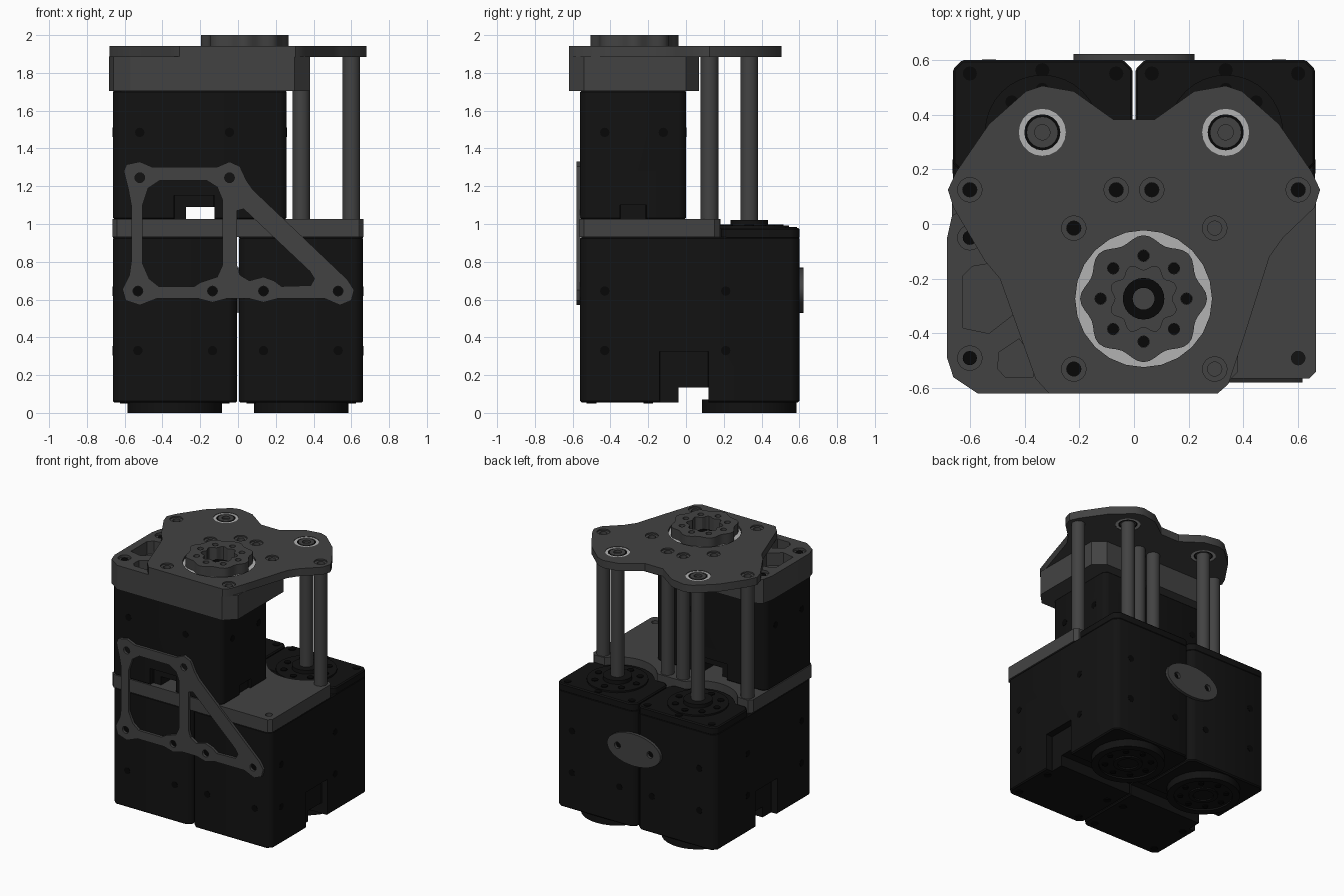
import bpy, bmesh
from math import sin, cos, pi, radians
from mathutils import Matrix

if "Cube" in bpy.data.objects:
    bpy.data.objects.remove(bpy.data.objects["Cube"])


def material(name, v):
    m = bpy.data.materials.new(name)
    m.diffuse_color = (v, v, v, 1)
    m.use_nodes = True
    m.node_tree.nodes["Principled BSDF"].inputs["Base Color"].default_value = m.diffuse_color
    return m


GREY = material("grey_frame", 0.055)
BLACK = material("black_motor", 0.006)
DARK = material("dark_screw", 0.002)
LIGHT = material("light_bearing", 0.45)


# ---- helpers -------------------------------------------------------------
def circle(x, y, r, n=24, a0=0.0):
    return [(x + r * cos(a0 + 2 * pi * i / n), y + r * sin(a0 + 2 * pi * i / n)) for i in range(n)]


def rect(x0, x1, y0, y1, c):
    return [(x0 + c, y0), (x1 - c, y0), (x1, y0 + c), (x1, y1 - c),
            (x1 - c, y1), (x0 + c, y1), (x0, y1 - c), (x0, y0 + c)]


def mirrored(half):
    return half + [(-x, y) for x, y in reversed(half)]


def prism(name, outline, a, b, holes=(), mat=GREY, plane="xy"):
    """Extrude a 2D outline with holes from a to b along z (xy), y (xz) or x (yz)."""
    cu = bpy.data.curves.new(name, "CURVE")
    cu.dimensions, cu.fill_mode, cu.extrude = "2D", "BOTH", abs(b - a) / 2
    for pts in [outline, *holes]:
        s = cu.splines.new("POLY")
        s.points.add(len(pts) - 1)
        for p, q in zip(s.points, pts):
            p.co = (q[0], q[1], 0, 1)
        s.use_cyclic_u = True
    tmp = bpy.data.objects.new(name, cu)
    bpy.context.collection.objects.link(tmp)
    me = bpy.data.meshes.new_from_object(tmp.evaluated_get(bpy.context.evaluated_depsgraph_get()))
    bpy.data.objects.remove(tmp)
    mid = (a + b) / 2
    rot = {"xy": Matrix(), "xz": Matrix(((1, 0, 0, 0), (0, 0, -1, 0), (0, 1, 0, 0), (0, 0, 0, 1))),
           "yz": Matrix(((0, 0, 1, 0), (1, 0, 0, 0), (0, 1, 0, 0), (0, 0, 0, 1)))}[plane]
    off = {"xy": (0, 0, mid), "xz": (0, mid, 0), "yz": (mid, 0, 0)}[plane]
    me.transform(Matrix.Translation(off) @ rot)
    bm = bmesh.new()
    bm.from_mesh(me)
    bmesh.ops.remove_doubles(bm, verts=bm.verts, dist=1e-5)
    bmesh.ops.recalc_face_normals(bm, faces=bm.faces)
    bm.to_mesh(me)
    bm.free()
    me.shade_smooth()
    me.set_sharp_from_angle(angle=radians(31))
    me.materials.clear()
    me.materials.append(mat)
    ob = bpy.data.objects.new(name, me)
    bpy.context.collection.objects.link(ob)
    return ob


def disc(name, x, y, r, a, b, mat=GREY, plane="xy", n=24):
    return prism(name, circle(x, y, r, n), a, b, (), mat, plane)


def ring(name, x, y, r, ri, a, b, mat=GREY, n=24):
    return prism(name, circle(x, y, r, n), a, b, [circle(x, y, ri, n)], mat)


def bake(ob):
    me = bpy.data.meshes.new_from_object(ob.evaluated_get(bpy.context.evaluated_depsgraph_get()))
    ob.modifiers.clear()
    ob.data = me


def cut(ob, cutters):
    for c in cutters:
        m = ob.modifiers.new("cut", "BOOLEAN")
        m.operation, m.object, m.solver = "DIFFERENCE", c, "EXACT"
        bake(ob)
        bpy.data.objects.remove(c)
    ob.data.set_sharp_from_angle(angle=radians(31))


def chamfer(ob, w):
    m = ob.modifiers.new("chamfer", "BEVEL")
    m.width, m.segments, m.limit_method = w, 1, "ANGLE"
    bake(ob)
    ob.data.set_sharp_from_angle(angle=radians(31))


# ---- two lower motors ----------------------------------------------------
HX = 0.335
for s, side in ((-1, "left"), (1, "right")):
    x0, x1 = sorted((s * 0.005, s * 0.662))
    cx = s * HX
    body = prism(side + "_motor_body", rect(x0, x1, -0.56, 0.6, 0.035), 0.055, 0.93, mat=BLACK)
    chamfer(body, 0.008)
    xo0, xo1 = sorted((s * 0.61, s * 0.8))
    cut(body, [prism("c", rect(-1, 1, -0.04, 0.12, 0.005), -0.1, 0.135),
               prism("c", rect(xo0, xo1, -0.14, 0.12, 0.003), -0.1, 0.325)])
    rear = prism(side + "_motor_rear_cap", rect(x0, x1, 0.185, 0.6, 0.035), 0.92, 0.98, mat=BLACK)
    chamfer(rear, 0.008)
    disc(side + "_motor_round_cap", cx, HX, 0.255, 0.92, 0.976, BLACK, n=32)
    # output horn with its bolts
    ring(side + "_horn_flange", cx, HX, 0.21, 0.085, 0.97, 0.992, BLACK, 32)
    ring(side + "_horn_hub", cx, HX, 0.10, 0.04, 0.97, 1.02, BLACK)
    for i, (bx, by) in enumerate(circle(cx, HX, 0.157, 8)):
        disc(f"{side}_horn_bolt_{i}", bx, by, 0.024, 0.97, 0.997, DARK, n=12)
        disc(f"{side}_idler_bolt_{i}", bx, by, 0.02, 0.004, 0.03, DARK, n=12)
    # idler horn below
    ring(side + "_idler_ring", cx, HX, 0.25, 0.2, 0.0, 0.07, BLACK, 32)
    disc(side + "_idler_disc", cx, HX, 0.205, 0.012, 0.07, BLACK, n=32)
    ring(side + "_idler_hub", cx, HX, 0.10, 0.07, 0.002, 0.03, BLACK)
    for i, (bx, by) in enumerate([(0.6, 0.55), (0.065, 0.55), (HX, 0.562)]):
        disc(f"{side}_cap_screw_{i}", s * bx, by, 0.026, 0.97, 0.984, DARK, n=12)
    for i, (bx, by) in enumerate([(0.6, -0.5), (0.07, -0.5), (0.6, -0.2), (0.07, -0.2)]):
        disc(f"{side}_base_screw_{i}", s * bx, by, 0.026, 0.05, 0.07, DARK, n=12)
    # threaded holes on front, back and outer side
    for z in (0.33, 0.645):
        for x in (0.135, 0.53):
            disc(side + "_front_hole", s * x, z, 0.025, -0.562, -0.55, DARK, "xz", 12)
            disc(side + "_back_hole", s * x, z, 0.025, 0.59, 0.602, DARK, "xz", 12)
        for y in (-0.43, 0.21):
            e = sorted((s * 0.65, s * 0.664))
            disc(side + "_side_hole", y, z, 0.025, e[0], e[1], DARK, "yz", 12)

# ---- back link plate -----------------------------------------------------
lens = [(0.222 * cos(t * pi / 16), 0.65 + 0.12 * sin(t * pi / 16)) for t in range(32)]
prism("back_link", lens, 0.598, 0.622, [circle(x, 0.65, 0.025, 12) for x in (-0.135, 0.135)], GREY, "xz")

# ---- middle plate with round cut-outs for the horns -----------------------
arc = [(HX + 0.27 * cos(radians(a)), HX + 0.27 * sin(radians(a))) for a in range(-36, -146, -9)]
half = [(0.64, -0.565), (0.665, -0.54), (0.665, 0.15), (0.64, 0.18)] + arc + [(0.1, 0.182), (0.03, 0.182)]
prism("middle_plate", mirrored(half), 0.93, 1.027, [circle(0.6, -0.49, 0.025, 16), circle(-0.6, -0.49, 0.025, 16)])

# ---- upper motor -----------------------------------------------------------
um = prism("upper_motor_body", rect(-0.662, 0.257, -0.56, 0.0, 0.03), 1.027, 1.705, mat=BLACK)
chamfer(um, 0.006)
cut(um, [prism("c", rect(-0.275, -0.125, -0.9, 0.5, 0.004), 0.9, 1.09),
         prism("c", rect(-0.34, -0.125, -0.8, -0.52, 0.004), 0.9, 1.15),
         prism("c", rect(-0.34, -0.125, -0.04, 0.3, 0.004), 0.9, 1.15),
         prism("c", rect(0.235, 0.4, -0.35, -0.21, 0.004), 0.9, 1.1)])
for x in (-0.52, -0.045):
    disc("upper_front_hole", x, 1.485, 0.025, -0.562, -0.55, DARK, "xz", 12)
    disc("upper_back_hole", x, 1.485, 0.025, -0.01, 0.002, DARK, "xz", 12)
for y in (-0.43, -0.12):
    disc("upper_side_hole", y, 1.485, 0.025, 0.25, 0.259, DARK, "yz", 12)
    disc("upper_left_hole", y, 1.485, 0.025, -0.664, -0.65, DARK, "yz", 12)

# ---- front bracket -----------------------------------------------------------
outer = [(-.605, 1.28), (-.59, 1.315), (-.52, 1.33), (-.455, 1.302), (-.11, 1.302), (-.045, 1.33), (.01, 1.305),
         (.045, 1.23), (.08, 1.18), (.58, .705), (.615, .65), (.6, .595), (.54, .57), (.46, .605), (.21, .605),
         (.135, .585), (.06, .605), (-.06, .605), (-.135, .585), (-.21, .605), (-.43, .605), (-.52, .57),
         (-.595, .595), (-.612, .655), (-.575, .73), (-.565, .8), (-.565, 1.1), (-.58, 1.18)]
window = [(-.505, 1.1), (-.475, 1.19), (-.415, 1.23), (-.165, 1.23), (-.11, 1.195), (-.083, 1.13), (-.083, .78),
          (-.11, .72), (-.2, .69), (-.23, .67), (-.42, .67), (-.47, .71), (-.505, .79)]
triangle = [(-.005, 1.07), (.03, 1.08), (.38, .75), (.405, .71), (.385, .675), (.23, .67), (.19, .7),
            (.135, .72), (.06, .70), (.01, .73), (-.005, .78)]
bolts = [(-.52, 1.245), (-.045, 1.245), (-.53, .645), (-.135, .645), (.135, .645), (.53, .645)]
prism("front_bracket", outer, -0.58, -0.558, [window, triangle] + [circle(x, z, 0.026, 16) for x, z in bolts],
      GREY, "xz")

# ---- block clamping the upper motor ---------------------------------------------
CX, CY = 0.035, -0.273
block = prism("upper_block", [(-.57, -.62), (.3, -.62), (.38, -.54), (.38, 0), (.3, .07), (-.6, .07),
                              (-.665, .03), (-.683, -.05), (-.683, -.49), (-.66, -.56)], 1.705, 1.886)
pocket_a = [(-.625, -.19), (-.59, -.155), (-.53, -.145), (-.49, -.19), (-.44, -.33), (-.53, -.4), (-.625, -.38)]
pocket_b = [(-.495, -.47), (-.42, -.42), (-.36, -.5), (-.37, -.56), (-.47, -.56), (-.497, -.53)]
cut(block, [prism("c", pocket_a, 1.79, 2), prism("c", pocket_b, 1.79, 2), disc("c", CX, CY, 0.25, 1.85, 2)]
    + [disc("c", -0.6, y, 0.045, 1.868, 2, n=16) for y in (-.05, -.49)])
for y in (-.05, -.49):
    disc("block_screw", -0.6, y, 0.026, 1.86, 1.874, DARK, n=16)

# ---- top plate ---------------------------------------------------------------------
edge = [(.305, -.62), (.345, -.585), (.40, -.42), (.495, -.12), (.545, -.05), (.66, .06), (.68, .125), (.65, .19),
        (.53, .365), (.395, .485), (.335, .505), (.22, .485), (.075, .382)]
left = [(-.545, -.135), (-.49, -.2), (-.36, -.565), (-.31, -.62)]
outline = edge + [(-x, y) for x, y in reversed(edge[5:])] + left
bores = [(-.6, .125), (-.065, .125), (.065, .125), (.6, .125), (-.22, -.015), (-.22, -.53), (.295, -.015), (.295, -.53)]
prism("top_plate", outline, 1.885, 1.942, [circle(CX, CY, 0.25, 24)]
      + [circle(x, y, 0.045, 16) for x, y in bores]
      + [circle(s * HX, HX, 0.086, 20) for s in (-1, 1)])
for i, (x, y) in enumerate(bores):
    ring(f"plate_screw_{i}", x, y, 0.046, 0.026, 1.886, 1.932, GREY, 16)
    disc(f"plate_screw_socket_{i}", x, y, 0.027, 1.88, 1.9, GREY if i > 5 else DARK, n=16)

# ---- posts: four spacers and two drive shafts on the horns ---------------------------
for x, y in bores[:4]:
    disc("spacer_post", x, y, 0.047, 1.02, 1.886)
for s in (-1, 1):
    disc("shaft_post", s * HX, HX, 0.047, 1.0, 1.925)
    ring("shaft_bearing", s * HX, HX, 0.087, 0.066, 1.888, 1.939, LIGHT, 20)
    ring("shaft_bearing_seal", s * HX, HX, 0.068, 0.055, 1.89, 1.936, DARK, 20)
    ring("shaft_screw_head", s * HX, HX, 0.056, 0.028, 1.89, 1.941, GREY, 20)

# ---- upper output horn: scalloped crown in a light bearing ------------------------------
def scallop(r, d, n=64):
    return [(CX + (r + d * cos(16 * pi * i / n)) * cos(2 * pi * i / n),
             CY + (r + d * cos(16 * pi * i / n)) * sin(2 * pi * i / n)) for i in range(n)]


ring("horn_bearing", CX, CY, 0.252, 0.18, 1.86, 1.925, LIGHT, 32)
prism("upper_horn_crown", scallop(0.219, 0.013), 1.87, 2.0,
      [scallop(0.115, -0.012)] + [circle(x, y, 0.021, 12) for x, y in circle(CX, CY, 0.157, 8)])
disc("upper_horn_floor", CX, CY, 0.2, 1.85, 1.9)
ring("upper_horn_hub", CX, CY, 0.076, 0.04, 1.89, 1.925, DARK)
for i, (x, y) in enumerate(circle(CX, CY, 0.157, 8)):
    disc(f"upper_horn_bolt_{i}", x, y, 0.0205, 1.9, 1.98, DARK, n=12)
